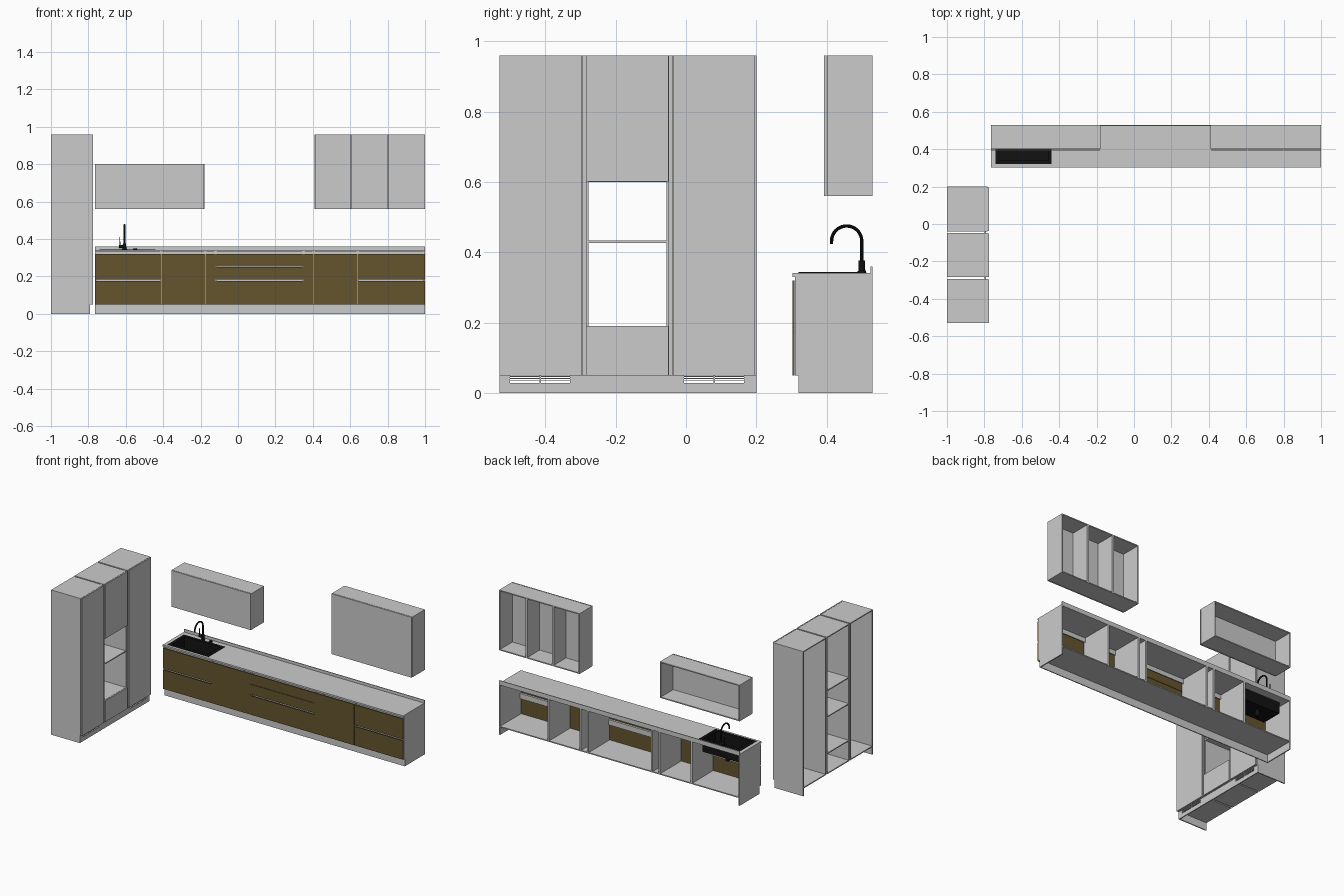
import bpy, bmesh, math

if "Cube" in bpy.data.objects:
    bpy.data.objects.remove(bpy.data.objects["Cube"])

T = 0.007  # panel thickness


def material(name, rgb):
    m = bpy.data.materials.new(name)
    m.diffuse_color = (*rgb, 1)
    m.use_nodes = True
    m.node_tree.nodes["Principled BSDF"].inputs["Base Color"].default_value = m.diffuse_color
    return m


brown = material("brown_fronts", (0.13, 0.09, 0.028))
black = material("black_fittings", (0.006, 0.006, 0.006))


def finish(ob, mat):
    if mat:
        ob.data.materials.append(mat)
    return ob


def boxes(name, items, mat=None):
    """One object made of boxes given as (x0, x1, y0, y1, z0, z1)."""
    bm = bmesh.new()
    for x0, x1, y0, y1, z0, z1 in items:
        vs = bmesh.ops.create_cube(bm, size=1)["verts"]
        for v in vs:
            v.co = (x0 + (v.co.x + .5) * (x1 - x0),
                    y0 + (v.co.y + .5) * (y1 - y0),
                    z0 + (v.co.z + .5) * (z1 - z0))
    me = bpy.data.meshes.new(name)
    bm.to_mesh(me)
    bm.free()
    ob = bpy.data.objects.new(name, me)
    bpy.context.collection.objects.link(ob)
    return finish(ob, mat)


def shell_y(x0, x1, y0, y1, z0, z1, top=True):
    """Carcass facing -y: sides, bottom and optional top, open back."""
    r = [(x0, x0 + T, y0, y1, z0, z1), (x1 - T, x1, y0, y1, z0, z1),
         (x0 + T, x1 - T, y0, y1, z0, z0 + T)]
    if top:
        r.append((x0 + T, x1 - T, y0, y1, z1 - T, z1))
    return r


def cylinder(name, r1, r2, z0, z1, x, y, mat):
    bpy.ops.mesh.primitive_cone_add(vertices=24, radius1=r1, radius2=r2, depth=z1 - z0,
                                    location=(x, y, (z0 + z1) / 2))
    ob = bpy.context.object
    ob.name = name
    bpy.ops.object.shade_smooth_by_angle()
    return finish(ob, mat)


# Tall cabinets: three columns facing +x
XB, XF, TOP = -1.0, -0.784, 0.96
columns = [(-0.53, -0.293), (-0.284, -0.049), (-0.040, 0.20)]
for i, (a, b) in enumerate(columns):
    parts = [(XB, XF, a, a + T, .05, TOP), (XB, XF, b - T, b, .05, TOP),
             (XB, XF, a + T, b - T, .05, .05 + T), (XB, XF, a + T, b - T, TOP - T, TOP)]
    if i == 1:  # appliance niche shelves
        parts += [(XB, XF, a + T, b - T, z - T, z) for z in (.19, .433, .607)]
    boxes(f"tall_carcass_{i}", parts)
DX = (-0.782, -0.775)
boxes("tall_door_left", [(*DX, -.53, -.296, .05, TOP)])
boxes("tall_door_right", [(*DX, -.037, .195, .05, TOP)])
boxes("niche_upper_door", [(*DX, -.284, -.05, .602, TOP)])
boxes("niche_lower_drawer", [(*DX, -.284, -.05, .05, .19)])
# vertical grip profiles between the columns
for i, y in enumerate((-.2885, -.0445)):
    boxes(f"vertical_profile_{i}", [(-.80, -.796, y - .004, y + .004, .05, TOP)])

# Tall plinth with ventilation grilles
P0, P1 = -0.796, -0.79
grilles = [(-.50, -.33), (-.005, .165)]
plinth = [(P0, P1, -.53, .20, 0, .028), (XB, P0, -.53, -.53 + T, 0, .05),
          (XB, P0, .20 - T, .20, 0, .05)]
edges = [-.53] + [v for g in grilles for v in g] + [.20]
plinth += [(P0, P1, edges[k], edges[k + 1], .028, .05) for k in (0, 2, 4)]
boxes("tall_plinth", plinth)
for i, (a, b) in enumerate(grilles):
    mid = (a + b) / 2
    bars = [(P0, P1, a, b, z, z + .002) for z in (.034, .040, .046)]
    bars.append((P0, P1, mid - .002, mid + .002, .028, .05))
    boxes(f"vent_grille_{i}", bars)

# Base units
YF, YB = 0.31, 0.53
xs = [-.765, -.41, -.175, -.12, .35, .405, .64, 1.0]
for i in range(7):
    boxes(f"base_carcass_{i}", shell_y(xs[i], xs[i + 1], YF, YB, .05, .33, top=False))
boxes("base_plinth", [(-.765, 1, .32, .326, 0, .05),
                      (-.765, -.765 + T, .326, YB, 0, .05), (1 - T, 1, .326, YB, 0, .05)])
for i in range(7):
    a, b = xs[i] + .001, xs[i + 1] - .001
    if i in (0, 6):
        rows = [(.05, .176), (.185, .32)]
    elif i == 3:
        rows = [(.05, .176), (.185, .251), (.253, .32)]
    else:
        rows = [(.05, .32)]
    boxes(f"base_front_{i}", [(a, b, .303, .309, z0, z1) for z0, z1 in rows], brown)
    if len(rows) > 1:  # recessed grip channel between drawers
        boxes(f"grip_channel_{i}", [(a + T, b - T, .322, .325, .163, .198),
                                    (a + T, b - T, .311, .322, .163, .166),
                                    (a + T, b - T, .311, .322, .195, .198)])
boxes("top_grip_channel", [(-.765, 1, .318, .322, .30, .33)])

# Countertop around the sink opening, with upstand
SX0, SX1, SY0, SY1 = -.74, -.44, .32, .49
hx0, hx1, hy0, hy1 = -.725, -.455, .335, .475
CZ = (.33, .341)
boxes("countertop", [(-.765, hx0, .303, YB, *CZ), (hx1, 1, .303, YB, *CZ),
                     (hx0, hx1, .303, hy0, *CZ), (hx0, hx1, hy1, YB, *CZ)])
boxes("upstand", [(-.765, 1, .525, YB, .341, .36)])

# Sink
RZ = (.341, .344)
ZB, W = .255, .004
boxes("sink_rim", [(SX0, hx0 + W, SY0, SY1, *RZ), (hx1 - W, SX1, SY0, SY1, *RZ),
                   (hx0 + W, hx1 - W, SY0, hy0 + W, *RZ),
                   (hx0 + W, hx1 - W, hy1 - W, SY1, *RZ)], black)
boxes("sink_bowl", [(hx0, hx0 + W, hy0, hy1, ZB, .341), (hx1 - W, hx1, hy0, hy1, ZB, .341),
                    (hx0 + W, hx1 - W, hy0, hy0 + W, ZB, .341),
                    (hx0 + W, hx1 - W, hy1 - W, hy1, ZB, .341),
                    (hx0 + W, hx1 - W, hy0 + W, hy1 - W, ZB, ZB + W)], black)
cylinder("sink_drain", .014, .014, .215, ZB, -.60, .42, black)

# Tap
TX, TY = -.607, .50
cylinder("tap_flange", .013, .012, .341, .347, TX, TY, black)
cylinder("tap_body", .010, .009, .347, .376, TX, TY, black)
stub = cylinder("tap_handle_hub", .008, .008, .347, .375, TX - .015, TY, black)
stub.rotation_euler = (0, math.pi / 2, 0)
cylinder("tap_lever", .003, .002, .36, .41, TX - .025, TY, black)
cylinder("drain_knob", .010, .010, .341, .349, -.55, TY, black)
R, CZ0 = .043, .432
path = [(TY, .37)] + [(TY - R + R * math.cos(t), CZ0 + R * math.sin(t))
                      for t in (math.pi * k / 16 for k in range(17))] + [(TY - 2 * R, .424)]
cu = bpy.data.curves.new("tap_spout", "CURVE")
cu.dimensions = "3D"
cu.bevel_depth = .005
cu.bevel_resolution = 3
cu.use_fill_caps = True
sp = cu.splines.new("POLY")
sp.points.add(len(path) - 1)
for p, (y, z) in zip(sp.points, path):
    p.co = (TX, y, z, 1)
spout = bpy.data.objects.new("tap_spout", cu)
bpy.context.collection.objects.link(spout)
finish(spout, black)
bpy.ops.object.select_all(action="DESELECT")
spout.select_set(True)
bpy.context.view_layer.objects.active = spout
bpy.ops.object.convert(target="MESH")
bpy.ops.object.shade_smooth_by_angle()

# Wall cabinets, open backs
wall_units = [(-.765, -.18, .80), (.41, .606, TOP), (.606, .80, TOP), (.80, 1.0, TOP)]
for i, (a, b, z1) in enumerate(wall_units):
    boxes(f"wall_carcass_{i}", shell_y(a, b, .401, YB, .56, z1))
    boxes(f"wall_door_{i}", [(a + .001, b - .001, .392, .399, .56, z1)])
